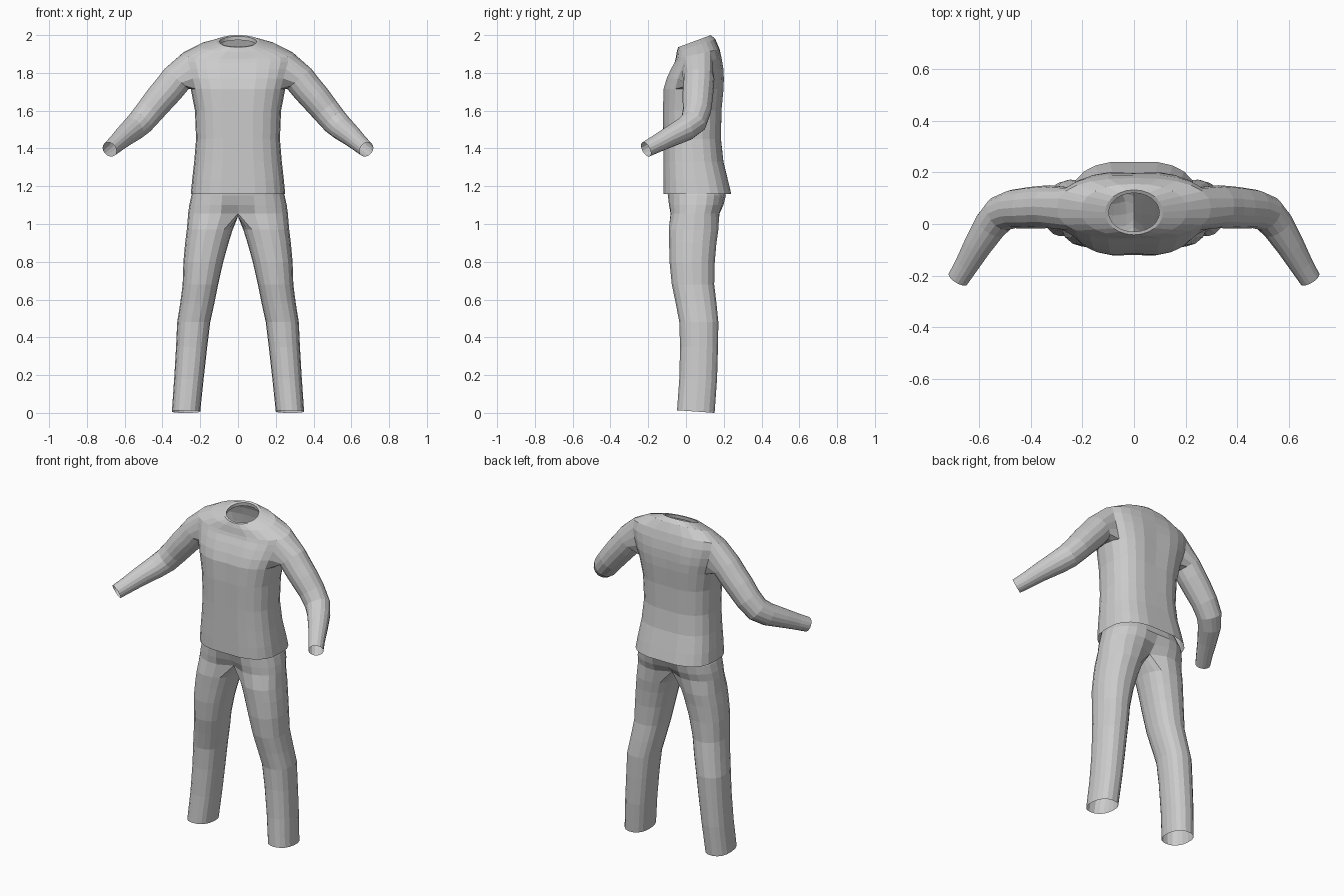
import bpy, bmesh
from math import sin, cos, radians, exp
from mathutils import Vector

if "Cube" in bpy.data.objects:
    bpy.data.objects.remove(bpy.data.objects["Cube"])

N = 24  # segments around the body


def power(v, e):
    return (abs(v) ** (2 / e)) * (1 if v >= 0 else -1)


def body_ring(bm, z, hw, yf, yb, tilt=0.0, e=2.6, dip=0.0):
    """Boxy oval around the body; tilt raises the back, dip pulls in the centre line."""
    yc, hy, ring = (yf + yb) / 2, (yb - yf) / 2, []
    for i in range(N):
        a = radians(360 * i / N)
        x = hw * power(cos(a), e)
        y = hy * power(sin(a), e) * (1 - dip * exp(-(x / 0.07) ** 2))
        ring.append(bm.verts.new((x, yc + y, z + tilt * y)))
    return ring


def skin(bm, a, b, skip=()):
    """Quads between two closed rings."""
    n = len(a)
    for i in range(n):
        if i not in skip:
            j = (i + 1) % n
            bm.faces.new((a[i], a[j], b[j], b[i]))


def finish(bm, name):
    bmesh.ops.recalc_face_normals(bm, faces=bm.faces[:])
    me = bpy.data.meshes.new(name)
    bm.to_mesh(me)
    bm.free()
    ob = bpy.data.objects.new(name, me)
    bpy.context.collection.objects.link(ob)
    return ob


# Shirt body: hem up to the neck, with the collar turned inwards
bm = bmesh.new()
torso = [
    (1.16, .250, -.125, .245, 0, 2.7, .03),
    (1.23, .243, -.125, .228, 0, 2.7, .03),
    (1.33, .232, -.125, .203, 0, 2.6, .03),
    (1.45, .222, -.125, .190, 0, 2.6, .03),
    (1.60, .228, -.128, .194, 0, 2.6, .05),
    (1.715, .250, -.125, .205, 0, 2.6, .06),
    (1.77, .268, -.108, .206, 0, 2.6, .06),
    (1.82, .285, -.085, .203, 0, 2.5, .05),
    (1.865, .298, -.064, .193, .08, 2.5, .03),
    (1.90, .298, -.055, .178, .22, 2.4, 0),
    (1.945, .205, -.049, .155, .33, 2.2, 0),
    (1.968, .112, -.042, .132, .37, 2.0, 0),
    (1.966, .098, -.030, .120, .37, 2.0, 0),
    (1.945, .100, -.032, .122, .37, 2.0, 0),
]
rings = [body_ring(bm, *r) for r in torso]
LO, HI = 5, 9  # rows that hold the armholes
armholes = {22, 23, 0, 1, 10, 11, 12, 13}
for k in range(len(rings) - 1):
    skin(bm, rings[k], rings[k + 1], armholes if LO <= k < HI else ())

# Sleeves: centre and radius of each section, from shoulder to wrist
arm = [
    ((.325, .067, 1.768), .083),
    ((.365, .065, 1.718), .082),
    ((.410, .062, 1.667), .080),
    ((.465, .058, 1.600), .075),
    ((.515, .040, 1.540), .071),
    ((.555, -.005, 1.503), .065),
    ((.605, -.085, 1.462), .055),
    ((.645, -.155, 1.425), .047),
    ((.680, -.212, 1.395), .042),
]
centres = [Vector((.28, .067, 1.82))] + [Vector(c) for c, r in arm]
border = [(LO, c) for c in range(-2, 3)] + [(k, 2) for k in range(LO + 1, HI)] \
    + [(HI, c) for c in range(2, -3, -1)] + [(k, -2) for k in range(HI - 1, LO, -1)]
for side in (1, -1):
    prev = [rings[k][(c if side > 0 else 12 - c) % N] for k, c in border]
    for k, (c, r) in enumerate(arm, 1):
        t = (centres[min(k + 1, len(arm))] - centres[k - 1]).normalized()
        s = Vector((0, 1, 0))
        s = (s - t * s.dot(t)).normalized()
        up = t.cross(s)
        ring = []
        for j in range(16):
            a = radians(-135 + 22.5 * j)
            p = centres[k] + s * (r * cos(a)) + up * (r * sin(a))
            ring.append(bm.verts.new((side * p.x, p.y, p.z)))
        skin(bm, prev, ring)
        prev = ring
finish(bm, "shirt")

# Trousers: hips, then a crotch seam that splits them into two legs
bm = bmesh.new()
hips = [
    (1.22, .220, -.105, .190, 0, 2.5, 0),
    (1.15, .247, -.102, .217, 0, 2.5, .05),
    (1.10, .258, -.100, .208, 0, 2.5, .18),
    (1.055, .264, -.096, .192, 0, 2.5, .38),
]
rings = [body_ring(bm, *r) for r in hips]
for k in range(len(rings) - 1):
    skin(bm, rings[k], rings[k + 1])
split = rings[-1]
front, back = split[18].co.y, split[6].co.y
seam = [bm.verts.new((0, back + (front - back) * k / 6, 1.04)) for k in range(1, 6)]

# Leg sections: z, inner x, outer x, front y, back y, tilt
leg = [
    (.97, .028, .271, -.092, .172, 0),
    (.90, .050, .280, -.090, .162, 0),
    (.80, .078, .289, -.088, .153, 0),
    (.68, .105, .293, -.076, .150, 0),
    (.58, .125, .306, -.055, .162, 0),
    (.48, .147, .322, -.036, .172, 0),
    (.35, .163, .328, -.032, .170, 0),
    (.18, .182, .338, -.036, .165, 0),
    (.007, .200, .350, -.048, .152, -.07),
]
angles = [-125 + 250 * k / 12 for k in range(13)] + [125 + 110 * k / 6 for k in range(1, 6)]
for side in (1, -1):
    prev = [split[(c if side > 0 else 12 - c) % N] for c in range(-6, 7)] + seam
    for z, xi, xo, yf, yb, tilt in leg:
        ring = []
        for a in map(radians, angles):
            x = (xi + xo) / 2 + (xo - xi) / 2 * power(cos(a), 2.3)
            y = (yb - yf) / 2 * power(sin(a), 2.3)
            ring.append(bm.verts.new((side * x, (yf + yb) / 2 + y, z + tilt * y)))
        skin(bm, prev, ring)
        prev = ring
finish(bm, "trousers")
